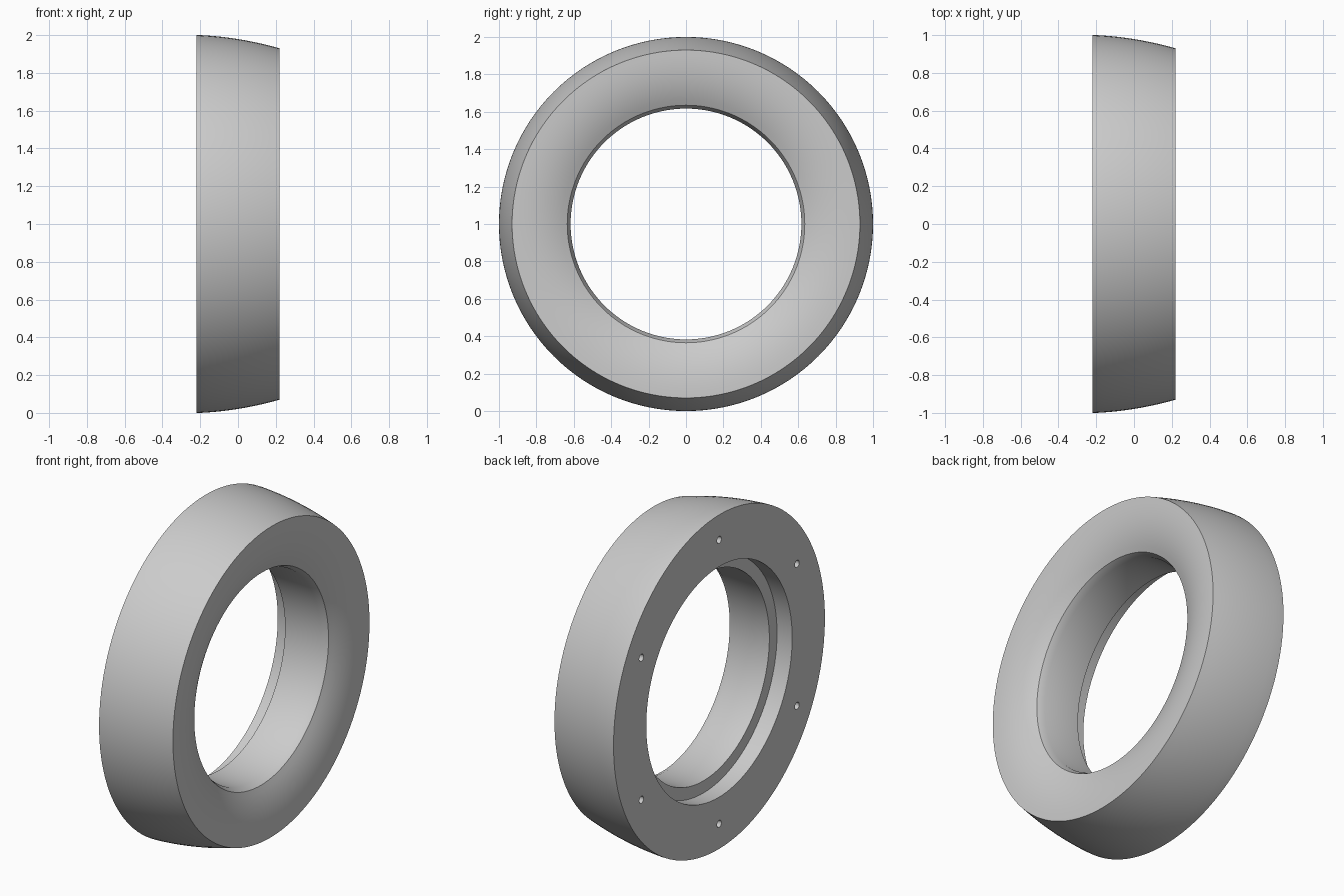
import bpy, bmesh, math
from mathutils import Matrix, Vector

SEGMENTS = 128
HALF = 0.22          # half of the ring's width along x
CENTRE = Vector((0, 0, 1))

cube = bpy.data.objects.get("Cube")
if cube:
    bpy.data.objects.remove(cube, do_unlink=True)

grey = bpy.data.materials.new("plain grey")
grey.use_nodes = True
colour = (0.6, 0.6, 0.6, 1)
grey.diffuse_color = colour
grey.node_tree.nodes["Principled BSDF"].inputs["Base Color"].default_value = colour


def make_object(name, bm):
    bmesh.ops.recalc_face_normals(bm, faces=bm.faces)
    mesh = bpy.data.meshes.new(name)
    bm.to_mesh(mesh)
    bm.free()
    obj = bpy.data.objects.new(name, mesh)
    obj.data.materials.append(grey)
    bpy.context.collection.objects.link(obj)
    return obj


def lathe(name, profile):
    """Spin a closed (x, radius) profile around the x axis."""
    bm = bmesh.new()
    rings = []
    for i in range(SEGMENTS):
        turn = Matrix.Rotation(math.tau * i / SEGMENTS, 3, 'X')
        rings.append([bm.verts.new(CENTRE + turn @ Vector((x, 0, r))) for x, r in profile])
    n = len(profile)
    for i in range(SEGMENTS):
        a, b = rings[i], rings[(i + 1) % SEGMENTS]
        for j in range(n):
            k = (j + 1) % n
            bm.faces.new((a[j], a[k], b[k], b[j]))
    return make_object(name, bm)


# Crowned outer wall, dished face, lip, bore and stepped rear recess
outer = [(-HALF, 1.0)]
for i in range(11):
    t = i / 10
    outer.append((-0.20 + 0.42 * t, 1.0 - 0.02 * t - 0.05 * t * t))
dish = []
for i in range(1, 11):
    t = i / 10
    dish.append((HALF - 0.065 * t ** 2.4, 0.93 - 0.295 * t))
bore = [(0.115, 0.617), (-0.12, 0.617), (-0.12, 0.69), (-HALF, 0.69)]
ring = lathe("ring_body", outer + dish + bore)

# Six blind screw holes in the flat rear face
bm = bmesh.new()
for i in range(6):
    spot = CENTRE + Matrix.Rotation(math.tau * i / 6, 3, 'X') @ Vector((-HALF, 0, 0.85))
    bmesh.ops.create_cone(bm, cap_ends=True, segments=20, radius1=0.021, radius2=0.021,
                          depth=0.2, matrix=Matrix.Translation(spot) @ Matrix.Rotation(math.pi / 2, 4, 'Y'))
cutter = make_object("screw_hole_cutter", bm)
cutter.hide_render = True

cut = ring.modifiers.new("screw holes", 'BOOLEAN')
cut.operation = 'DIFFERENCE'
cut.solver = 'EXACT'
cut.object = cutter

bpy.ops.object.select_all(action='DESELECT')
ring.select_set(True)
bpy.context.view_layer.objects.active = ring
bpy.ops.object.modifier_apply(modifier=cut.name)
bpy.data.objects.remove(cutter, do_unlink=True)
bpy.ops.object.shade_smooth_by_angle(angle=math.radians(35))
